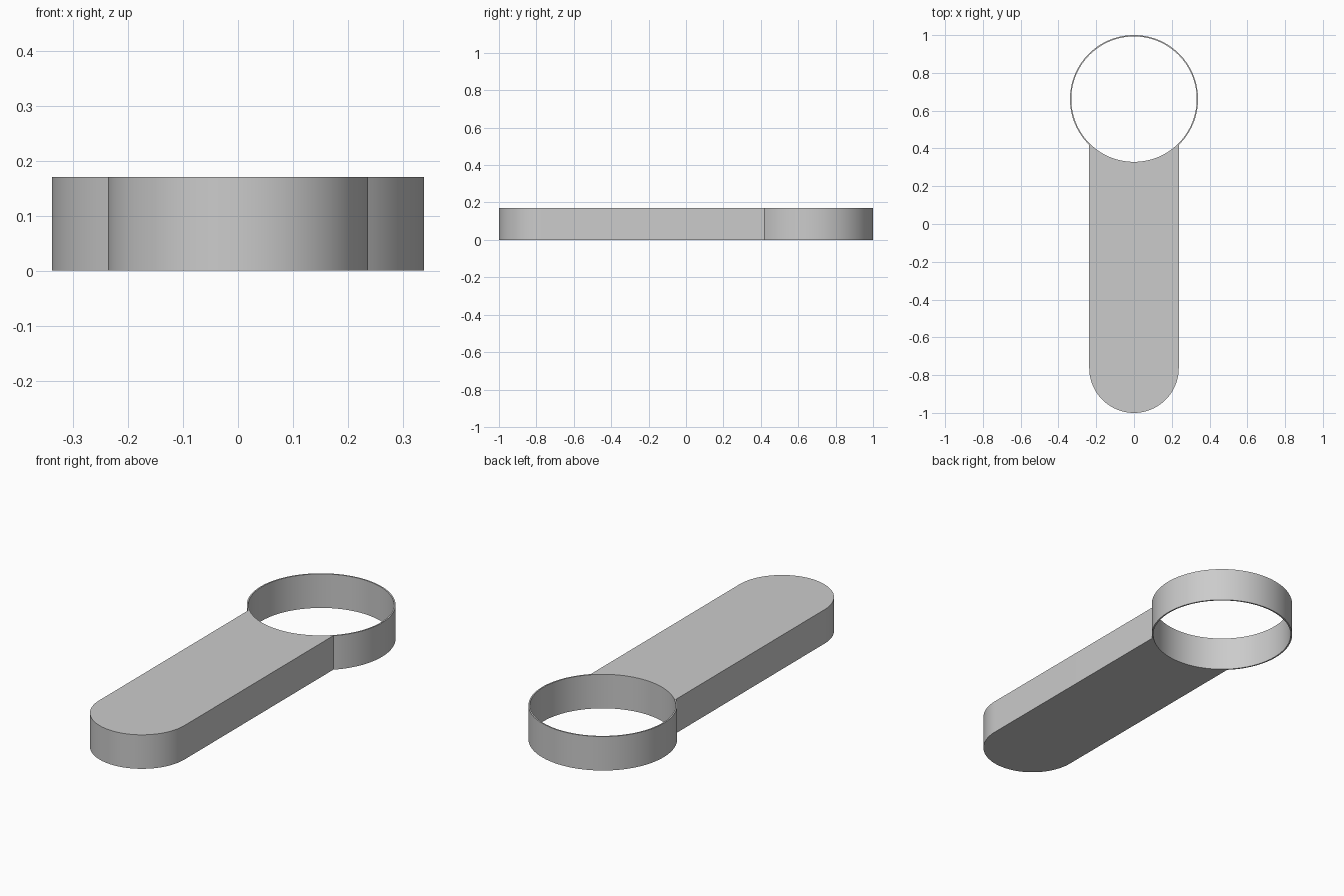
import bpy, bmesh
from math import pi, sin, cos, asin, radians

if "Cube" in bpy.data.objects:
    bpy.data.objects.remove(bpy.data.objects["Cube"])

HEIGHT = 0.171
HANDLE_R = 0.237                 # half width and end radius of the handle
HANDLE_Y = -1 + HANDLE_R
RING_R, HOLE_R = 0.339, 0.332
RING_Y = 1 - RING_R


def arc(cy, r, start, end, steps):
    """Points along an arc centred on x = 0."""
    angles = [start + (end - start) * i / steps for i in range(steps + 1)]
    return [(r * cos(a), cy + r * sin(a), HEIGHT / 2) for a in angles]


def loop(bm, points):
    """Closed loop of edges through the points."""
    verts = [bm.verts.new(p) for p in points]
    return [bm.edges.new((v, verts[i - 1])) for i, v in enumerate(verts)]


# Outline: rounded handle end, then the ring wall from one junction to the other
half = asin(HANDLE_R / RING_R)
outline = arc(HANDLE_Y, HANDLE_R, pi, 2 * pi, 48)
outline += arc(RING_Y, RING_R, -pi / 2 + half, 1.5 * pi - half, 112)
hole = arc(RING_Y, HOLE_R, 0, 2 * pi, 144)[:-1]

bm = bmesh.new()
edges = loop(bm, outline) + loop(bm, hole)
bmesh.ops.triangle_fill(bm, edges=edges, use_beauty=True)
bmesh.ops.recalc_face_normals(bm, faces=bm.faces)
mesh = bpy.data.meshes.new("handle_with_ring")
bm.to_mesh(mesh)
bm.free()

body = bpy.data.objects.new("handle_with_ring", mesh)
bpy.context.collection.objects.link(body)
bpy.ops.object.select_all(action='DESELECT')
body.select_set(True)
bpy.context.view_layer.objects.active = body

# Thickness, centred on the outline plane
solid = body.modifiers.new("thickness", 'SOLIDIFY')
solid.thickness = HEIGHT
solid.offset = 0
bpy.ops.object.modifier_apply(modifier=solid.name)
bpy.ops.object.shade_smooth_by_angle(angle=radians(30))

# Plain grey
grey = bpy.data.materials.new("plain_grey")
grey.use_nodes = True
colour = (0.6, 0.6, 0.6, 1)
grey.diffuse_color = colour
grey.node_tree.nodes["Principled BSDF"].inputs["Base Color"].default_value = colour
mesh.materials.append(grey)
